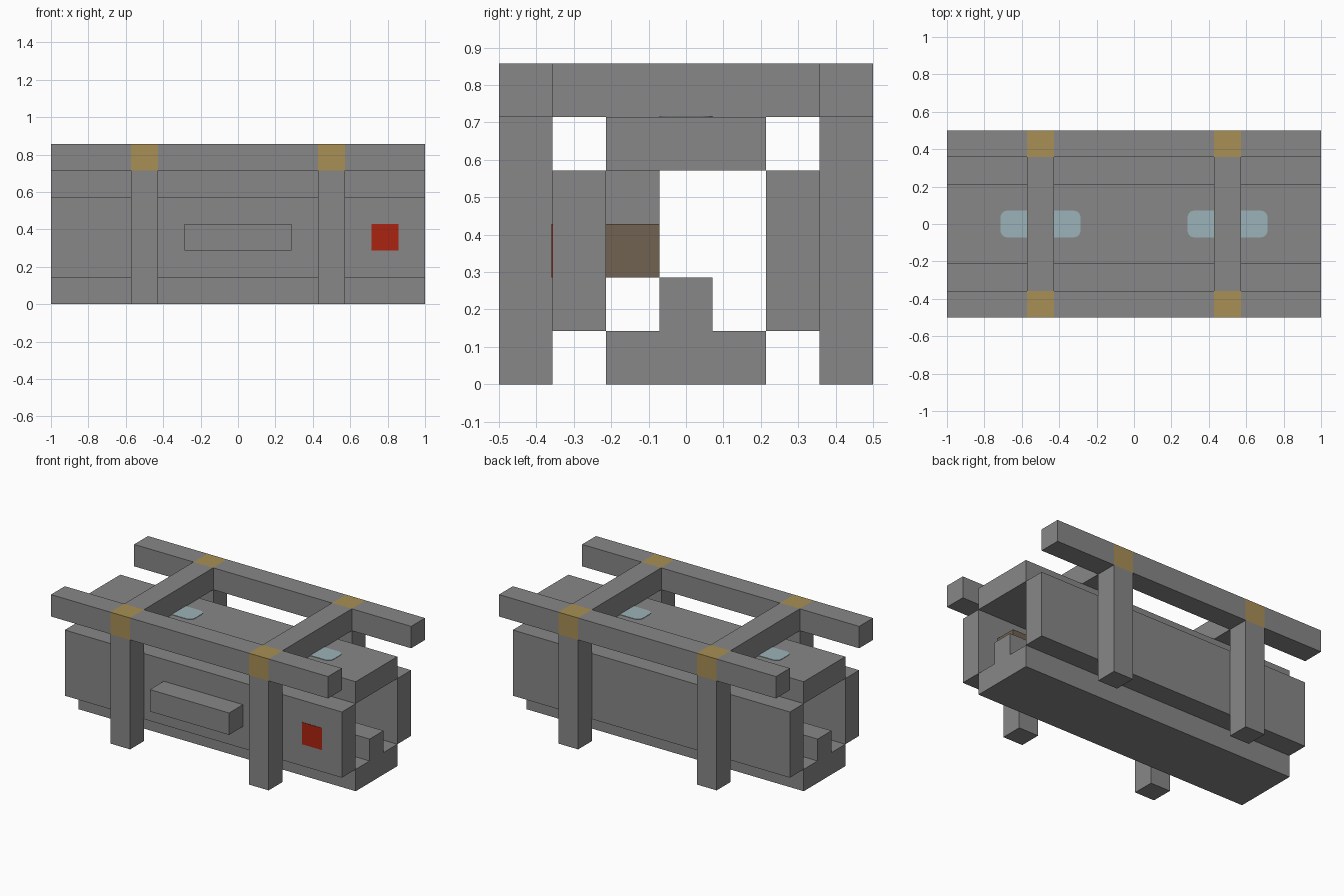
import bpy
import bmesh
from mathutils import Vector

default = bpy.data.objects.get("Cube")
if default:
    bpy.data.objects.remove(default, do_unlink=True)

U = 1 / 7  # building module: the model is 14 x 7 x 6 modules


def material(name, rgb):
    mat = bpy.data.materials.new(name)
    mat.use_nodes = True
    colour = (*rgb, 1)
    mat.diffuse_color = colour
    mat.node_tree.nodes["Principled BSDF"].inputs["Base Color"].default_value = colour
    return mat


GREY = material("grey", (0.242, 0.242, 0.242))
GOLD = material("gold", (0.39, 0.275, 0.09))
RED = material("red", (0.40, 0.017, 0.005))
BLUE = material("pale_blue", (0.33, 0.45, 0.48))
BROWN = material("brown", (0.162, 0.122, 0.08))


def box(name, xs, ys, zs, mats=(GREY,), edit=None):
    """Box between module coordinates, with an optional mesh edit."""
    bm = bmesh.new()
    bmesh.ops.create_cube(bm, size=1)
    ranges = [sorted(r) for r in (xs, ys, zs)]
    for v in bm.verts:
        v.co = Vector([U * (a if c < 0 else b) for c, (a, b) in zip(v.co, ranges)])
    if edit:
        edit(bm)
    mesh = bpy.data.meshes.new(name)
    bm.to_mesh(mesh)
    bm.free()
    for m in mats:
        mesh.materials.append(m)
    obj = bpy.data.objects.new(name, mesh)
    bpy.context.collection.objects.link(obj)
    return obj


def gold_joints(bm):
    # cut the rail where the legs meet it and colour those sections
    for x in (-4, -3, 3, 4):
        bmesh.ops.bisect_plane(bm, geom=bm.verts[:] + bm.edges[:] + bm.faces[:],
                               plane_co=(x * U, 0, 0), plane_no=(1, 0, 0))
    for f in bm.faces:
        f.material_index = int(3 < abs(f.calc_center_median().x / U) < 4)


def round_corners(bm):
    upright = [e for e in bm.edges
               if (e.verts[0].co - e.verts[1].co).xy.length < 1e-5]
    bmesh.ops.bevel(bm, geom=upright, offset=0.25 * U, segments=4,
                    profile=0.5, affect='EDGES')


# Outer frame and body sides
for side, s in (("front", -1), ("back", 1)):
    outer = (s * 2.5, s * 3.5)
    box(side + "_rail", (-7, 7), outer, (5, 6), (GREY, GOLD), gold_joints)
    box(side + "_wall", (-7, 7), (s * 1.5, s * 2.5), (1, 4))
    for end, x in (("right", -4), ("left", 3)):
        box(f"{side}_{end}_leg", (x, x + 1), outer, (0, 5))

# Cross beams, with a rounded light panel under each
for end, x in (("right", -4), ("left", 3)):
    box(end + "_cross_beam", (x, x + 1), (-2.5, 2.5), (5, 6))
    box(end + "_light_panel", (x - 1, x + 2), (-0.5, 0.5), (5, 5.02),
        (BLUE,), round_corners)

# Body top, floor and inner parts
box("body_top", (-7, 7), (-1.5, 1.5), (4, 5))
box("body_floor", (-7, 7), (-1.5, 1.5), (0, 1))
box("centre_track", (-7, 7), (-0.5, 0.5), (1, 2))
box("inner_block", (-2, 2), (-1.5, -0.5), (3, 4))
box("inner_brown_block", (5, 6), (-1.5, -0.5), (2, 3), (BROWN,))

# Front fittings
box("front_ledge", (-2, 2), (-3.5, -2.5), (2, 3))
box("red_panel", (5, 6), (-2.52, -2.5), (2, 3), (RED,))
